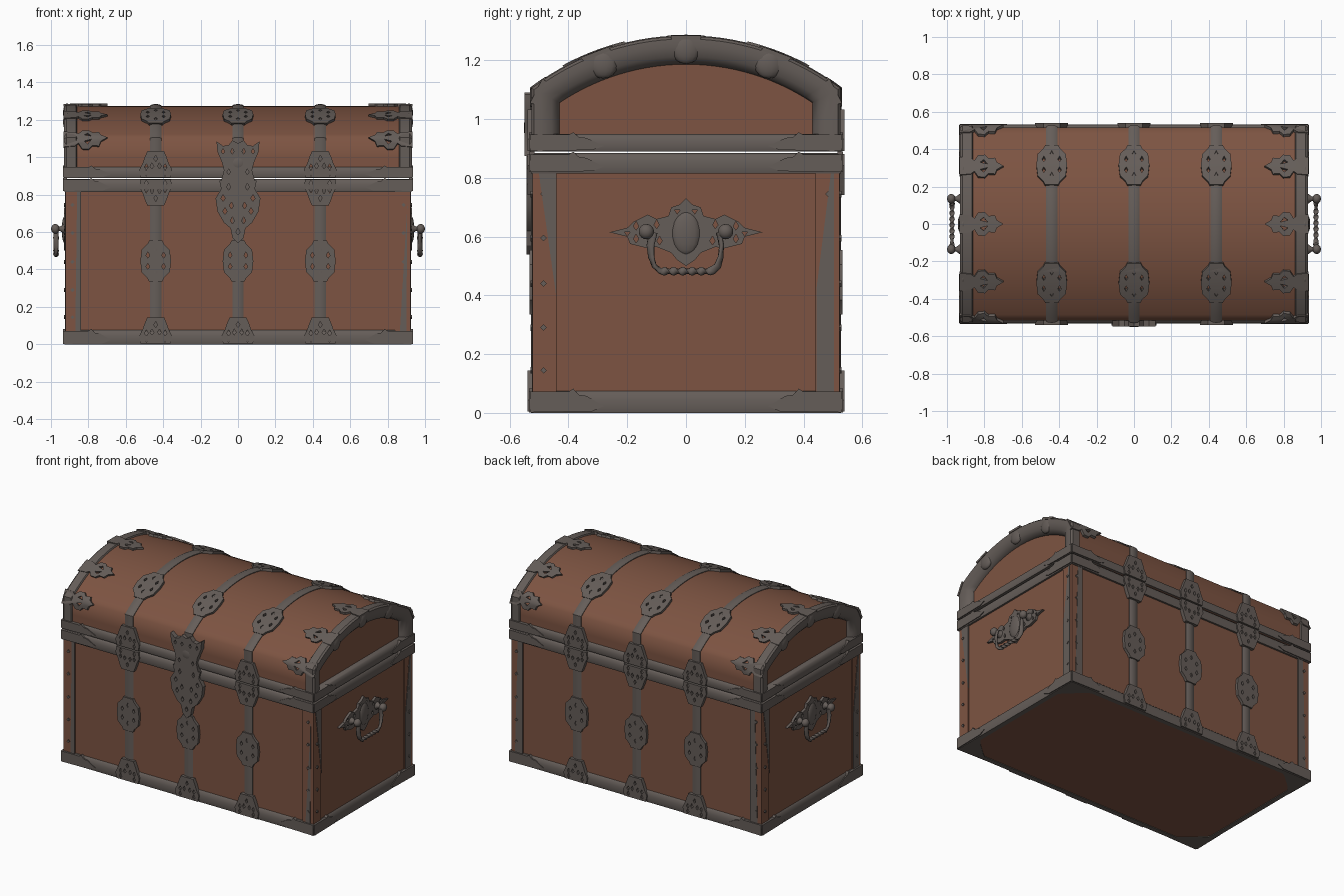
import bpy, bmesh, math
from mathutils import Vector

if "Cube" in bpy.data.objects:
    bpy.data.objects.remove(bpy.data.objects["Cube"])

def material(name, rgb):
    m = bpy.data.materials.new(name)
    m.diffuse_color = (*rgb, 1)
    m.use_nodes = True
    m.node_tree.nodes["Principled BSDF"].inputs["Base Color"].default_value = m.diffuse_color
    return m

WOOD = material("brown wood", (0.205, 0.088, 0.054))
IRON = material("dark iron", (0.130, 0.110, 0.099))
X, Y = 0.915, 0.515                      # half sizes of the wooden body

def add(name, bm, mat, angle=40):
    bmesh.ops.remove_doubles(bm, verts=bm.verts, dist=1e-5)
    bmesh.ops.recalc_face_normals(bm, faces=bm.faces)
    me = bpy.data.meshes.new(name)
    bm.to_mesh(me)
    bm.free()
    me.materials.clear()
    me.materials.append(mat)
    me.shade_smooth()
    me.set_sharp_from_angle(angle=math.radians(angle))
    ob = bpy.data.objects.new(name, me)
    bpy.context.collection.objects.link(ob)
    return ob

def loft(name, rings, mat, loop=False, angle=40):
    """Skin closed cross-sections; cap the ends unless looped."""
    bm = bmesh.new()
    vs = [[bm.verts.new(p) for p in r] for r in rings]
    n = len(vs[0])
    for i in range(len(vs) if loop else len(vs) - 1):
        a, b = vs[i], vs[(i + 1) % len(vs)]
        for j in range(n):
            bm.faces.new((a[j], a[(j + 1) % n], b[(j + 1) % n], b[j]))
    if not loop:
        bm.faces.new(vs[0])
        bm.faces.new(vs[-1])
    return add(name, bm, mat, angle)

def plate(name, outline, place, t=0.022, holes=(), mat=IRON):
    """Pierced flat plate, mapped on a surface by place(u, v, height)."""
    cu = bpy.data.curves.new(name, 'CURVE')
    cu.dimensions, cu.fill_mode, cu.extrude = '2D', 'BOTH', t / 2
    for poly in [outline, *holes]:
        sp = cu.splines.new('POLY')
        sp.points.add(len(poly) - 1)
        for p, (u, v) in zip(sp.points, poly):
            p.co = (u, v, 0, 1)
        sp.use_cyclic_u = True
    tmp = bpy.data.objects.new(name + "_tmp", cu)
    bpy.context.collection.objects.link(tmp)
    bpy.context.view_layer.update()
    me = bpy.data.meshes.new_from_object(tmp.evaluated_get(bpy.context.evaluated_depsgraph_get()))
    bm = bmesh.new()
    bm.from_mesh(me)
    bpy.data.objects.remove(tmp)
    bpy.data.meshes.remove(me)
    for v in bm.verts:
        v.co = place(v.co.x, v.co.y, v.co.z + t / 2)
    return add(name, bm, mat, 30)

def ball(name, centre, scale, mat=IRON):
    bm = bmesh.new()
    bmesh.ops.create_uvsphere(bm, u_segments=14, v_segments=9, radius=1)
    for v in bm.verts:
        v.co = Vector(centre) + v.co * Vector(scale)
    return add(name, bm, mat, 60)

def box(name, lo, hi, mat):
    ring = lambda z: [(lo[0], lo[1], z), (hi[0], lo[1], z), (hi[0], hi[1], z), (lo[0], hi[1], z)]
    return loft(name, [ring(lo[2]), ring(hi[2])], mat)

def side(k):
    """Map for body face k: 0 front, 1 right, 2 back, 3 left."""
    c, s = [(1, 0), (0, 1), (-1, 0), (0, -1)][k]
    D = X if k % 2 else Y
    return lambda u, v, d: (u * c + (D + d) * s, u * s - (D + d) * c, v)

def lid_point(s, off):
    """Lid profile: arc on top, upright edges down to z = 0.89."""
    h, R, L = 0.517 + off, 0.86 + off, 0.555
    A = math.asin(h / R)
    if abs(s) <= L:
        a = A * s / L
        return R * math.sin(a), 0.413 + R * math.cos(a)
    zc = 0.413 + R * math.cos(A)
    return math.copysign(h, s), zc - (zc - 0.89) * (abs(s) - L) / 0.21

def sym(half):
    return half + [(-u, v) for u, v in reversed(half) if u > 0]

def dots(pts, r=0.014):
    """Small kite-shaped piercings, mirrored in u."""
    return [[(m * u - r * .7, v), (m * u, v + r * 1.3), (m * u + r * .7, v), (m * u, v - r)]
            for u, v in pts for m in ((1, -1) if u else (1,))]

# wooden body and lid
box("body", (-X, -Y, 0.004), (X, Y, 0.883), WOOD)
S = [-0.765, -0.66] + [0.555 * i / 14 for i in range(-14, 15)] + [0.66, 0.765]
loft("lid", [[(x, *lid_point(s, 0)) for s in S] for x in (-0.885, 0.885)], WOOD, angle=60)

# half-round iron trims around the chest
for name, z0, z1, deep in (("bottom_trim", 0, 0.075, 0.02), ("body_rim", 0.815, 0.884, 0.02),
                           ("lid_rim", 0.89, 0.95, 0.06)):
    h = z1 - z0
    sec = [(-deep, z0), (0.012, z0), (0.016, z0 + .2 * h), (0.016, z0 + .6 * h),
           (0.010, z0 + .88 * h), (0, z1), (-deep, z1)]
    loft(name, [[(a * (X + d), b * (Y + d), z) for d, z in sec]
                for a, b in ((1, 1), (-1, 1), (-1, -1), (1, -1))], IRON, loop=True)

# rounded iron arches and leaf clips on the lid ends
ARCH = [(0.86, 0), (0.866, 0.008), (0.918, 0.009), (0.929, 0), (0.931, -0.025),
        (0.922, -0.06), (0.905, -0.08), (0.88, -0.088), (0.86, -0.088)]
LEAF = [(0, .05), (.06, .045), (.08, .03), (.10, .06), (.135, .062), (.155, .042), (.19, .045),
        (.2, .02), (.235, 0)]
LEAF += [(u, -v) for u, v in reversed(LEAF[:-1])]
for m in (-1, 1):
    loft("lid_end_arch", [[(m * x, *lid_point(s, o)) for x, o in ARCH] for s in S], IRON)
    for s0 in (-0.555, -0.31, 0, 0.31, 0.555):
        plate("lid_leaf_clip", LEAF, lambda u, v, d: (m * (0.933 - u), *lid_point(s0 + v, d)), 0.014,
              [[(.11, .02), (.15, .01), (.13, .035)], [(.11, -.02), (.15, -.01), (.13, -.035)]])
        if abs(s0) < 0.5:     # clip wrapping down over the arch end
            y, z = lid_point(s0, -0.035)
            ball("arch_boss", (m * 0.914, y, z), (0.022, 0.05, 0.05))

# iron straps with pierced medallions
BAND = [(-.03, -.005), (-.03, .004), (-.02, .009), (0, .012), (.02, .009), (.03, .004), (.03, -.005)]
MID = sym([(.035, -.11), (.045, -.09), (.075, -.06), (.082, 0), (.075, .06), (.045, .09), (.035, .11)])
END = [(.08, 0), (.088, .04), (.07, .075), (.06, .105), (.045, .14)]
MID_H = dots([(0, .06), (0, -.06), (.042, .03), (.042, -.03)])
END_H = [(0, .1), (.05, .055), (.02, .06), (.05, .02)]
for x in (-0.44, 0, 0.44):
    loft("lid_strap", [[(x + u, *lid_point(s, o)) for u, o in BAND] for s in S], IRON)
    for s0 in (-0.315, 0.315):
        plate("lid_medallion", MID, lambda u, v, d: (x + u, *lid_point(s0 + v, d)), 0.017, MID_H)
    for k in (0, 2):
        f = side(k)
        loft("body_strap", [[f(x + u, z, o) for u, o in BAND] for z in (0.01, 0.88)], IRON)
        at = lambda z0, m: (lambda u, v, d: f(x + u, z0 + m * v, d))
        plate("body_medallion", MID, at(0.445, 1), 0.018, MID_H)
        plate("strap_foot", sym(END), at(0.004, 1), 0.024, dots(END_H))
        if x or k:
            plate("strap_head", sym(END), at(0.882, -1), 0.024, dots(END_H))
            plate("lid_strap_foot", sym(END), at(0.892, 1), 0.024, dots(END_H))

# lock plate and hasp on the front
plate("lock_plate", sym([(0, .54), (.03, .57), (.04, .62), (.075, .65), (.11, .71), (.12, .78),
                         (.09, .83), (.1, .875)]), side(0), 0.028,
      dots([(0, .6), (.03, .66), (.07, .71), (.035, .74), (.08, .78), (.05, .84)], 0.016))
plate("lock_hasp", sym([(.09, .875), (.075, .93), (.085, .97), (.11, 1.03), (.115, 1.085), (.08, 1.06),
                        (.05, 1.065), (.03, 1.09), (0, 1.075)]), side(0), 0.034,
      dots([(.05, .92), (.08, 1.03), (.03, 1.03)], 0.013))
ball("lock_knob", (0, -0.54, 0.97), (0.045, 0.012, 0.04))

# corner posts, studs, and the iron strips partly covering the posts
for a in (-1, 1):
    for b in (-1, 1):
        xs, ys = sorted((a * 0.84, a * 0.922)), sorted((b * 0.44, b * 0.522))
        box("corner_post", (xs[0], ys[0], 0.05), (xs[1], ys[1], 0.83), WOOD)
        plate("bottom_corner_plate", [(0, 0), (.22, 0), (.15, .05), (.06, .13), (0, .2)],
              lambda u, v, d: (a * (0.925 - u), b * (0.525 - v), 0.006 - d), 0.006)
CORNER = [(0, 0), (0, 1), (.13, 1), (.145, 1.15), (.165, .85), (.19, .8), (.25, .3), (.21, .05)]
for k in range(4):
    f, W = side(k), (Y if k % 2 else X)
    for m in (-1, 1):
        for z in (0.145, 0.29, 0.44, 0.595, 0.745):
            u = m * (W - 0.03)
            plate("corner_stud", [(u - .011, z), (u, z + .011), (u + .011, z), (u, z - .011)], f, 0.014)
        # leaf-shaped corner guards on the trims
        for z0, h in ((0.002, 0.07), (0.82, 0.06), (0.892, 0.055)):
            plate("trim_corner_leaf", CORNER, lambda u, v, d: f(m * (W + 0.014 - u), z0 + h * v, d), 0.020)
    if k % 2:
        plate("corner_strip", [(-W + .012, .83), (-W + .075, .83), (-W + .075, .385)], f, 0.010)
        plate("corner_strip", [(W - .07, .06), (W - .012, .06), (W - .012, .83), (W - .02, .83),
                               (W - .07, .43)], f, 0.010)
    elif k == 0:
        plate("corner_strip", [(-W + .045, .06), (-W + .075, .06), (-W + .075, .83), (-W + .055, .83)], f, 0.010)
        plate("corner_strip", [(W - .05, .06), (W - .015, .06), (W - .01, .74)], f, 0.010)
    else:
        for m in (-1, 1):
            plate("corner_strip", [(m * (W - .075), .06), (m * (W - .02), .06), (m * (W - .04), .83),
                                   (m * (W - .075), .83)], f, 0.010)

# side handles: pierced plate, posts, twisted bail
HANDLE = sym([(0, .73), (.02, .71), (.05, .70), (.06, .67), (.1, .66), (.13, .675), (.18, .65), (.2, .63),
              (.26, .615), (.2, .6), (.19, .575), (.13, .56), (.1, .565), (.05, .545), (.03, .52), (0, .50)])
HALF = [(-.112, .615), (-.121, .57), (-.118, .53), (-.108, .5), (-.09, .485)]
PATH = HALF + [(-.08 + .16 * i / 32, .482) for i in range(33)] + [(-y, z) for y, z in reversed(HALF)]
for k in (1, 3):
    f = side(k)
    plate("handle_plate", HANDLE, f, 0.016,
          dots([(.2, .615), (.17, .635), (.17, .592), (.1, .64), (.09, .585), (.03, .69)], 0.013))
    ball("handle_plate_boss", f(0, 0.612, 0.01), (0.018, 0.05, 0.075))
    for m in (-1, 1):
        loft("handle_post", [[f(m * 0.135 + r * math.cos(a * .63), 0.617 + r * math.sin(a * .63), d)
                              for a in range(10)] for d, r in ((0, .03), (.02, .024), (.035, .013), (.07, .013))], IRON)
        ball("handle_knob", f(m * 0.135, 0.617, 0.062), (0.023, 0.026, 0.026))
    rings = []
    for i, (y, z) in enumerate(PATH):
        p, q = PATH[max(i - 1, 0)], PATH[min(i + 1, len(PATH) - 1)]
        t = Vector((q[0] - p[0], q[1] - p[1])).normalized()
        tw, ring = i * 0.5, []
        for j in range(10):
            a = j * math.tau / 10
            e, g = 0.015 * math.cos(a), 0.009 * math.sin(a)
            n, d = e * math.cos(tw) - g * math.sin(tw), e * math.sin(tw) + g * math.cos(tw)
            ring.append(f(y - t.y * n, z + t.x * n, 0.058 + d))
        rings.append(ring)
    loft("handle_bail", rings, IRON, angle=60)
